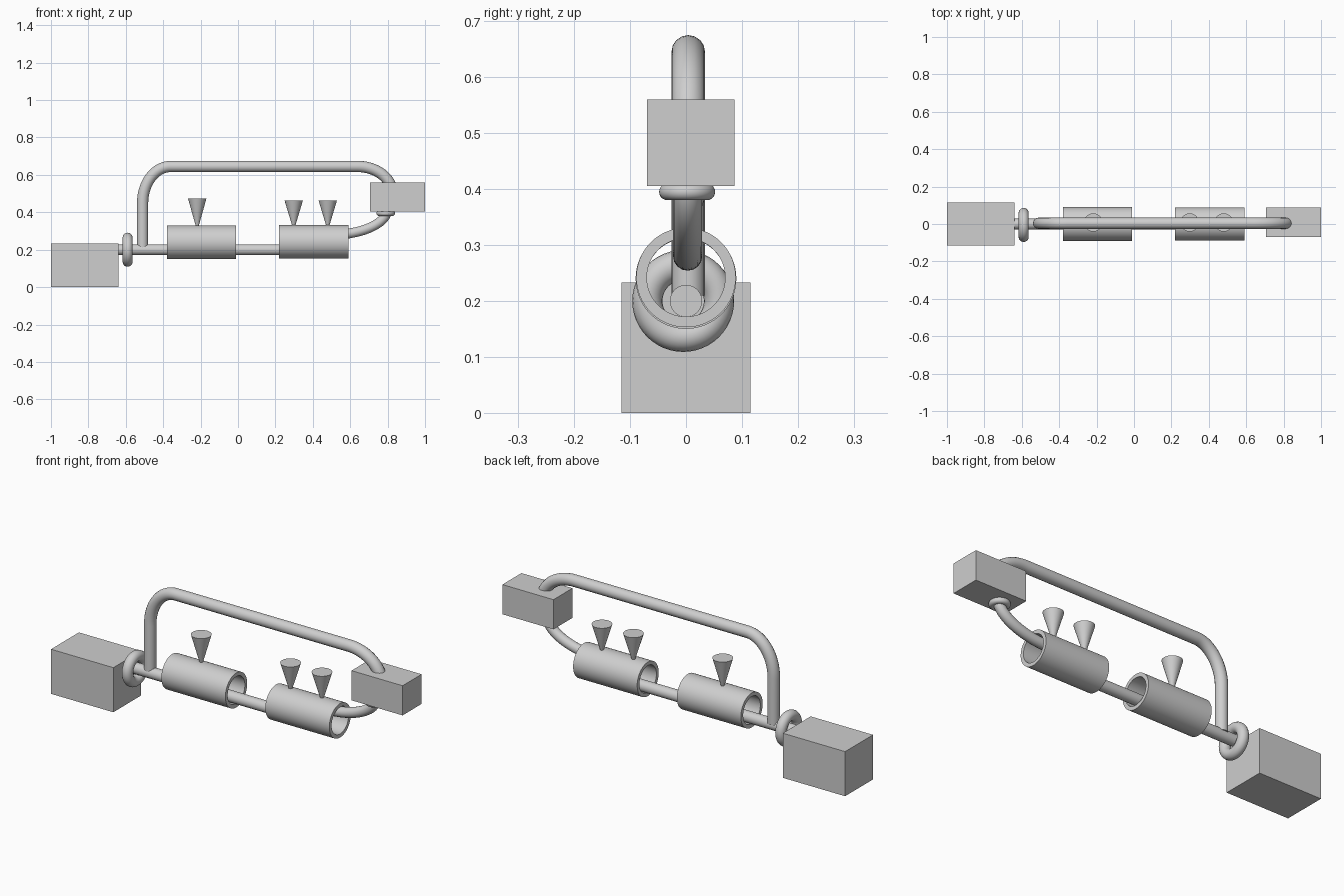
import bpy
from math import sin, cos, pi, radians
from mathutils import Vector

cube = bpy.data.objects.get("Cube")
if cube:
    bpy.data.objects.remove(cube, do_unlink=True)

# Single plain grey material
GREY = (0.62, 0.62, 0.62, 1)
grey = bpy.data.materials.new("grey")
grey.use_nodes = True
grey.diffuse_color = GREY
grey.node_tree.nodes["Principled BSDF"].inputs["Base Color"].default_value = GREY


def finish(name, smooth=True):
    ob = bpy.context.object
    ob.name = name
    ob.data.materials.clear()
    ob.data.materials.append(grey)
    if smooth:
        bpy.ops.object.shade_smooth_by_angle(angle=radians(35))
    return ob


def box(name, low, high):
    low, high = Vector(low), Vector(high)
    bpy.ops.mesh.primitive_cube_add(size=1, location=(low + high) / 2)
    bpy.context.object.scale = high - low
    bpy.ops.object.transform_apply(location=False, rotation=False, scale=True)
    finish(name, False)


def ring(name, location, major, minor, rotation=(0, 0, 0)):
    bpy.ops.mesh.primitive_torus_add(location=location, rotation=rotation,
                                     major_radius=major, minor_radius=minor,
                                     major_segments=48, minor_segments=20)
    finish(name)


def sleeve(name, x0, x1, z, radius, wall):
    # Hollow open-ended cylinder lying along x
    bpy.ops.mesh.primitive_cylinder_add(vertices=64, radius=radius, depth=x1 - x0,
                                        end_fill_type='NOTHING',
                                        location=((x0 + x1) / 2, 0, z),
                                        rotation=(0, pi / 2, 0))
    mod = bpy.context.object.modifiers.new("wall", 'SOLIDIFY')
    mod.thickness = wall
    mod.offset = -1
    bpy.ops.object.modifier_apply(modifier=mod.name)
    finish(name)


def pipe(name, points, radius, y=0.0):
    # Round pipe following (x, z) points
    data = bpy.data.curves.new(name, 'CURVE')
    data.dimensions = '3D'
    data.bevel_depth = radius
    data.bevel_resolution = 6
    data.use_fill_caps = True
    spline = data.splines.new('POLY')
    spline.points.add(len(points) - 1)
    for p, (x, z) in zip(spline.points, points):
        p.co = (x, y, z, 1)
    ob = bpy.data.objects.new(name, data)
    bpy.context.collection.objects.link(ob)
    bpy.ops.object.select_all(action='DESELECT')
    ob.select_set(True)
    bpy.context.view_layer.objects.active = ob
    bpy.ops.object.convert(target='MESH')
    finish(name)


def arc(cx, cz, rx, rz, start, end, steps=20):
    angles = [radians(start + (end - start) * i / steps) for i in range(steps + 1)]
    return [(cx + rx * cos(a), cz + rz * sin(a)) for a in angles]


# End blocks
box("large_block", (-1, -0.115, 0), (-0.64, 0.115, 0.233))
box("small_block", (0.705, -0.07, 0.405), (1, 0.087, 0.56))

# Collars where the pipes meet the blocks
ring("large_collar", (-0.59, -0.005, 0.2), 0.064, 0.027, (0, pi / 2, 0))
ring("small_collar", (0.79, 0.002, 0.395), 0.035, 0.015)

# Straight pipe and the two sleeves around it
pipe("straight_pipe", [(-0.68, 0.2), (0.45, 0.2)], 0.029)
sleeve("left_sleeve", 0.22, 0.59, 0.242, 0.089, 0.019)
sleeve("right_sleeve", -0.38, -0.01, 0.24, 0.09, 0.019)

# Looping handle pipe above, and curved outlet pipe below the small block
handle = [(-0.51, 0.21)] + arc(-0.36, 0.45, 0.15, 0.195, 180, 90)
handle += arc(0.64, 0.5, 0.185, 0.145, 90, 0)
pipe("handle_pipe", handle, 0.03, 0.004)
pipe("outlet_pipe", [(0.45, 0.28)] + arc(0.5, 0.42, 0.3, 0.14, -90, 0), 0.026, 0.003)

# Funnel-shaped valves on top of the sleeves
for name, x, top in (("right_valve", -0.218, 0.473),
                     ("middle_valve", 0.298, 0.463),
                     ("left_valve", 0.48, 0.463)):
    bottom = 0.32
    bpy.ops.mesh.primitive_cone_add(vertices=40, radius1=0.006, radius2=0.049,
                                    depth=top - bottom,
                                    location=(x, 0.008, (top + bottom) / 2))
    finish(name)
